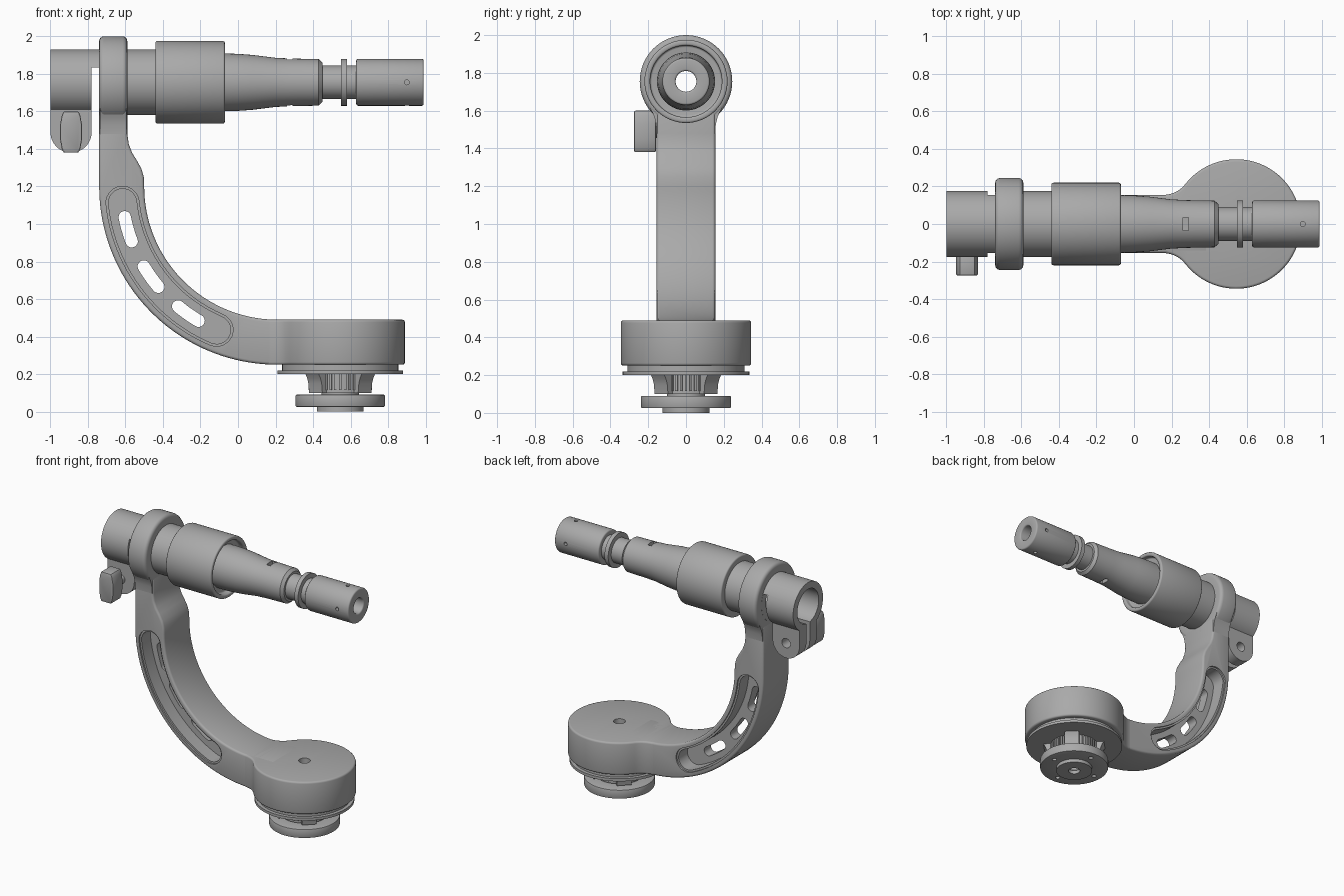
import bpy, bmesh, math
from math import sin, cos, radians, pi
from mathutils import Matrix, Vector

if "Cube" in bpy.data.objects:
    bpy.data.objects.remove(bpy.data.objects["Cube"])

GREY = (0.4, 0.4, 0.4, 1)
grey = bpy.data.materials.new("satin_grey")
grey.use_nodes = True
grey.diffuse_color = GREY
grey.node_tree.nodes["Principled BSDF"].inputs["Base Color"].default_value = GREY

AXIS = 1.755              # height of the tilt axis
PAN = 0.545               # x of the pan axis
BEND = Vector((0.21, 1.2))  # centre of the arm's curve
cutters = []


def finish(bm, name):
    bmesh.ops.remove_doubles(bm, verts=bm.verts, dist=1e-5)
    bmesh.ops.recalc_face_normals(bm, faces=bm.faces)
    me = bpy.data.meshes.new(name)
    bm.to_mesh(me)
    bm.free()
    me.materials.append(grey)
    ob = bpy.data.objects.new(name, me)
    bpy.context.collection.objects.link(ob)
    return ob


def apply(ob, mod):
    bpy.context.view_layer.objects.active = ob
    bpy.ops.object.modifier_apply(modifier=mod.name)


def bevel(ob, width, segments=3):
    mod = ob.modifiers.new("bevel", "BEVEL")
    mod.width, mod.segments = width, segments
    mod.limit_method, mod.angle_limit = "ANGLE", radians(35)
    apply(ob, mod)
    return ob


def cut(ob, *tools):
    for tool in tools:
        mod = ob.modifiers.new("cut", "BOOLEAN")
        mod.operation, mod.solver, mod.object = "DIFFERENCE", "EXACT", tool
        apply(ob, mod)
    return ob


def cutter(ob):
    ob.hide_render = True
    cutters.append(ob)
    return ob


def prism(name, pts, lo, hi, plane="xz"):
    """Extrude a 2D outline across the remaining axis."""
    place = {"xz": lambda a, b, t: (a, t, b),
             "yz": lambda a, b, t: (t, a, b),
             "xy": lambda a, b, t: (a, b, t)}[plane]
    bm = bmesh.new()
    rings = [[bm.verts.new(place(a, b, t)) for a, b in pts] for t in (lo, hi)]
    bm.faces.new(rings[0])
    bm.faces.new(rings[1])
    for i in range(len(pts)):
        j = (i + 1) % len(pts)
        bm.faces.new((rings[0][i], rings[0][j], rings[1][j], rings[1][i]))
    return finish(bm, name)


def box(name, x, y, z):
    return prism(name, [(x[0], z[0]), (x[1], z[0]), (x[1], z[1]), (x[0], z[1])], *y)


def lathe(name, profile, axis, n=64):
    """Revolve a closed (position, radius) outline around the tilt or pan axis."""
    bm = bmesh.new()
    rows = []
    for k in range(n):
        c, s = cos(2 * pi * k / n), sin(2 * pi * k / n)
        rows.append([bm.verts.new((h, r * c, AXIS + r * s) if axis == "x"
                                  else (PAN + r * c, r * s, h)) for h, r in profile])
    m = len(profile)
    for k in range(n):
        a, b = rows[k], rows[(k + 1) % n]
        for i in range(m):
            j = (i + 1) % m
            bm.faces.new((a[i], a[j], b[j], b[i]))
    return finish(bm, name)


def rod(name, centre, radius, depth, axis, n=24):
    bm = bmesh.new()
    turn = {"x": Matrix.Rotation(pi / 2, 4, "Y"), "y": Matrix.Rotation(pi / 2, 4, "X"),
            "z": Matrix()}[axis]
    bmesh.ops.create_cone(bm, cap_ends=True, segments=n, radius1=radius, radius2=radius,
                          depth=depth, matrix=Matrix.Translation(centre) @ turn)
    return finish(bm, name)


def arc(centre, r, a0, a1, n):
    return [(centre[0] + r * cos(radians(a0 + (a1 - a0) * i / n)),
             centre[1] + r * sin(radians(a0 + (a1 - a0) * i / n))) for i in range(n + 1)]


def curved_slot(name, half, a0, a1, lo, hi):
    """Round-ended slot that follows the arm's curve."""
    r = 0.83
    ends = [BEND + r * Vector((cos(radians(a)), sin(radians(a)))) for a in (a0, a1)]
    pts = (arc(BEND, r + half, a0, a1, 24) + arc(ends[1], half, a1, a1 + 180, 12)[1:-1]
           + arc(BEND, r - half, a1, a0, 24) + arc(ends[0], half, a0 + 180, a0 + 360, 12)[1:-1])
    return cutter(prism(name, pts, lo, hi))


# Curved arm with a recess on both sides and three through slots
outline = ([(-0.74, 1.6)] + arc(BEND, 0.95, 180, 270, 40) + [(0.4, 0.25), (0.4, 0.49)]
           + arc(BEND, 0.71, 270, 180, 40)
           + [(-0.502, 1.25), (-0.515, 1.295), (-0.54, 1.34), (-0.565, 1.38),
              (-0.582, 1.425), (-0.59, 1.48), (-0.59, 1.6)])
arm = bevel(prism("curved_arm", outline, -0.155, 0.155), 0.015)
for lo, hi in ((-0.2, -0.04), (0.04, 0.2)):
    cut(arm, curved_slot("recess_cutter", 0.075, 186, 247, lo, hi))
for lo, hi in ((-0.2, -0.143), (0.143, 0.2)):
    cut(arm, curved_slot("recess_lip_cutter", 0.088, 186, 247, lo, hi))
for mid in (196, 215.5, 235):
    cut(arm, curved_slot("slot_cutter", 0.033, mid - 4.6, mid + 4.6, -0.2, 0.2))

# Flared neck between arm and collar
flare = [(0.155, 1.48), (0.158, 1.53), (0.168, 1.57), (0.19, 1.615)]
prism("arm_neck", flare + [(-y, z) for y, z in reversed(flare)], -0.735, -0.595, "yz")

# Pan housing, blended into the arm
f, drum = 0.15, 0.345
fx = PAN - math.sqrt((drum + f) ** 2 - (0.155 + f) ** 2)
tip = math.degrees(math.atan2(0.155 + f, fx - PAN))
plan = (arc((fx, -0.155 - f), f, 90, 180 - tip, 10)
        + arc((PAN, 0), drum, -tip, tip, 72)[1:-1]
        + arc((fx, 0.155 + f), f, tip - 180, -90, 10))
housing = bevel(prism("pan_housing", plan, 0.25, 0.49, "xy"), 0.015)
cut(housing, cutter(rod("housing_hole_cutter", (PAN, 0, 0.48), 0.04, 0.2, "z")))

# Pan flange, ribbed hub and mounting disc
lathe("pan_flange", [(0.2, 0.03), (0.2, 0.335), (0.22, 0.335), (0.22, 0.31),
                     (0.26, 0.31), (0.26, 0.03)], "z")
lathe("pan_hub", [(0.06, 0.035), (0.06, 0.1), (0.1, 0.1), (0.1, 0.16),
                  (0.21, 0.16), (0.21, 0.035)], "z")
disc = bevel(lathe("mounting_disc", [(0.025, 0.035), (0.025, 0.238), (0.09, 0.238),
                                     (0.09, 0.035)], "z"), 0.006, 2)
lathe("mounting_pad", [(0, 0.04), (0, 0.125), (0.03, 0.125), (0.03, 0.04)], "z")
for k in range(4):
    a = radians(45 + 90 * k)
    cut(disc, cutter(rod("screw_cutter", (PAN + 0.18 * cos(a + pi / 4), 0.18 * sin(a + pi / 4), 0.03),
                         0.016, 0.06, "z", 16)))
    lug = prism("hub_lug", [(0.12, 0.1), (0.185, 0.1), (0.19, 0.15), (0.2, 0.18),
                            (0.215, 0.205), (0.12, 0.205)], -0.05, 0.05)
    lug.matrix_world = Matrix.Translation((PAN, 0, 0)) @ Matrix.Rotation(a, 4, "Z")
for k in range(40):
    rib = prism("hub_rib", [(0.155, 0.115), (0.168, 0.115), (0.168, 0.2), (0.155, 0.2)],
                -0.006, 0.006)
    rib.matrix_world = Matrix.Translation((PAN, 0, 0)) @ Matrix.Rotation(2 * pi * k / 40, 4, "Z")

# Collar and tilt spindle
bevel(lathe("collar", [(-0.74, 0.125), (-0.74, 0.245), (-0.59, 0.245), (-0.59, 0.125)], "x"), 0.025, 4)
spindle = lathe("spindle", [(-0.7, 0.125), (-0.7, 0.175), (-0.44, 0.175), (-0.44, 0.15),
                            (-0.3, 0.15), (-0.07, 0.154), (0, 0.152), (0.08, 0.146),
                            (0.2, 0.131), (0.28, 0.127), (0.43, 0.124), (0.45, 0.105),
                            (0.45, 0.09), (0.55, 0.09), (0.55, 0.125), (0.58, 0.125),
                            (0.58, 0.09), (0.64, 0.09), (0.64, 0.055), (-0.5, 0.055),
                            (-0.5, 0.125)], "x")
cut(spindle, *[cutter(box("notch_cutter", (0.26, 0.29), (-0.035, 0.035),
                          (AXIS + s * 0.13 - 0.03, AXIS + s * 0.13 + 0.03))) for s in (-1, 1)])
bevel(lathe("tilt_sleeve", [(-0.44, 0.14), (-0.44, 0.22), (-0.07, 0.22), (-0.07, 0.19),
                            (-0.11, 0.19), (-0.11, 0.14)], "x"), 0.01)
tip_grip = bevel(lathe("end_grip", [(0.63, 0.055), (0.63, 0.125), (0.99, 0.125),
                                    (0.99, 0.055)], "x"), 0.01)
for axis, offset in (("y", (0, -0.125, 0)), ("y", (0, 0.125, 0)),
                     ("z", (0, 0, 0.125)), ("z", (0, 0, -0.125))):
    cut(tip_grip, cutter(rod("pin_cutter", Vector((0.9, 0, AXIS)) + Vector(offset),
                             0.013, 0.06, axis, 16)))

# Split clamp with its lugs
gap = cutter(box("gap_cutter", (-0.78, -0.741), (-0.3, 0.3), (1.3, 1.835)))
split = cutter(box("split_cutter", (-1.1, -0.76), (-0.02, 0.02), (1.3, AXIS)))
bore = cutter(rod("bore_cutter", (-0.9, 0, AXIS), 0.126, 0.5, "x", 64))
bolt_hole = cutter(rod("bolt_cutter", (-0.89, 0.08, 1.49), 0.035, 0.24, "y"))
tube = lathe("clamp_tube", [(-1, 0.125), (-1, 0.175), (-0.7, 0.175), (-0.7, 0.125)], "x")
cut(tube, gap, split)
lugs = prism("clamp_lugs", [(-1, 1.68)] + arc((-0.89, 1.49), 0.11, 180, 360, 24) + [(-0.78, 1.68)],
             -0.1, 0.1)
cut(lugs, bore, split, bolt_hole)

# Clamp lever and its bolt
rod("clamp_bolt", (-0.89, -0.08, 1.49), 0.034, 0.18, "y")
quarter = [(0.04, 0.11), (0.05, 0.085), (0.058, 0.04)]
side = quarter + [(x, -z) for x, z in reversed(quarter)]
lever = [(-0.89 + x, 1.49 + z) for x, z in side + [(-x, -z) for x, z in side]]
bevel(prism("clamp_lever", lever, -0.275, -0.16), 0.008, 2)

for tool in cutters:
    bpy.data.objects.remove(tool)
for ob in [o for o in bpy.context.collection.objects if o.type == "MESH"]:
    bpy.ops.object.select_all(action="DESELECT")
    ob.select_set(True)
    bpy.context.view_layer.objects.active = ob
    bpy.ops.object.shade_smooth_by_angle(angle=radians(32))
